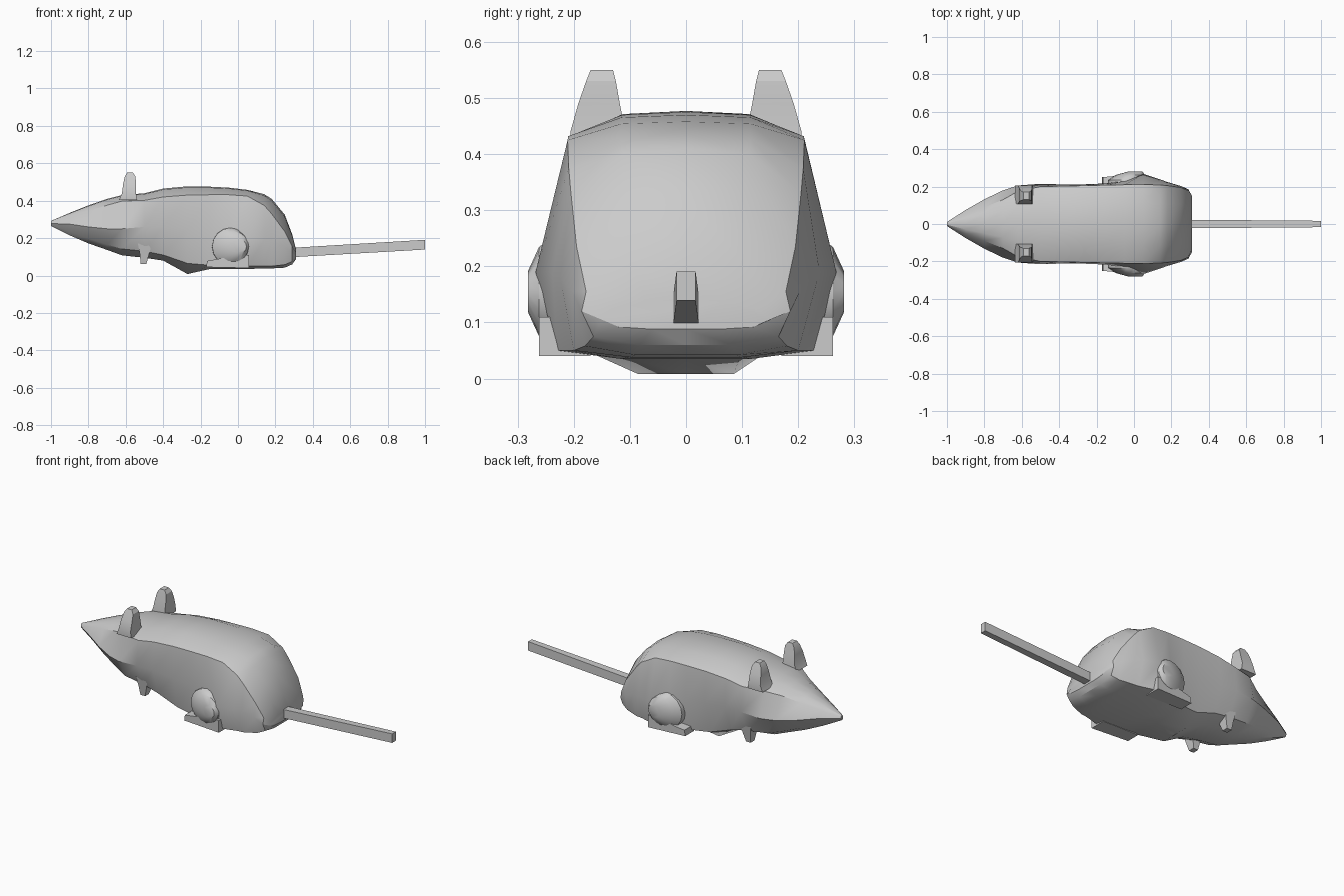
import bpy, bmesh, math


def loft(name, rings, mirror=False, angle=30):
    """Skin a list of equal-length closed rings and cap both ends."""
    bm = bmesh.new()
    vs = [[bm.verts.new(p) for p in r] for r in rings]
    n = len(rings[0])
    for a, b in zip(vs, vs[1:]):
        for i in range(n):
            j = (i + 1) % n
            bm.faces.new((a[i], a[j], b[j], b[i]))
    bm.faces.new(vs[0])
    bm.faces.new(vs[-1])
    bmesh.ops.recalc_face_normals(bm, faces=bm.faces)
    me = bpy.data.meshes.new(name)
    bm.to_mesh(me)
    bm.free()
    ob = bpy.data.objects.new(name, me)
    bpy.context.collection.objects.link(ob)
    if mirror:
        m = ob.modifiers.new("mirror", 'MIRROR')
        m.use_axis = (False, True, False)
    bpy.ops.object.select_all(action='DESELECT')
    ob.select_set(True)
    bpy.context.view_layer.objects.active = ob
    bpy.ops.object.shade_smooth_by_angle(angle=math.radians(angle))
    return ob


def body_ring(x, zt, yr, zr, yw, zw, yb, zl, zb):
    """Full cross-section: spine, back ridge, flank, belly edge, belly."""
    half = [(0, zt), (.55 * yr, zt - .12 * (zt - zr)), (yr, zr),
            (yw, zw), (yb, zl), (.5 * yb, zb), (0, zb)]
    pts = half + [(-y, z) for y, z in half[-2:0:-1]]
    return [(x, y, z) for y, z in pts]


def rect(z, x0, x1, y0, y1):
    return [(x0, y0, z), (x1, y0, z), (x1, y1, z), (x0, y1, z)]


# Head and body: x, spine z, ridge y z, flank y z, belly edge y z, belly z
stations = [
    (-1.0, .292, .008, .288, .011, .278, .008, .270, .265),
    (-.90, .335, .052, .315, .075, .275, .045, .235, .215),
    (-.80, .375, .090, .345, .132, .260, .085, .198, .172),
    (-.70, .410, .130, .376, .180, .250, .120, .165, .137),
    (-.62, .430, .175, .398, .206, .250, .145, .142, .108),
    (-.50, .440, .200, .402, .215, .260, .155, .130, .095),
    (-.40, .465, .202, .420, .212, .260, .165, .110, .080),
    (-.27, .477, .205, .430, .212, .250, .170, .065, .008),
    (-.15, .475, .208, .432, .217, .240, .190, .055, .035),
    (-.05, .470, .210, .432, .230, .220, .205, .050, .035),
    (.05, .458, .211, .425, .268, .190, .230, .050, .035),
    (.14, .435, .209, .375, .238, .190, .205, .050, .038),
    (.18, .410, .205, .330, .224, .180, .200, .050, .038),
    (.25, .325, .195, .235, .203, .155, .180, .058, .042),
    (.29, .220, .178, .155, .186, .120, .165, .075, .060),
    (.31, .140, .130, .122, .150, .105, .120, .092, .088),
]
loft("body", [body_ring(*s) for s in stations])

# Tail: thin square bar rising slightly to the rear
loft("tail", [[(x, -w, z - h), (x, w, z - h), (x, w, z + h), (x, -w, z + h)]
              for x, z, w, h in [(.27, .122, .023, .025), (1.0, .165, .017, .026)]])

# Ears: tapering upright flaps
loft("ears", [rect(.405, -.635, -.54, .106, .205),
              rect(.440, -.620, -.545, .108, .206),
              rect(.490, -.614, -.545, .118, .192),
              rect(.530, -.605, -.548, .125, .178),
              rect(.550, -.592, -.562, .130, .170)], mirror=True)

# Front feet: short stubs under the chest
loft("front_feet", [rect(.17, -.535, -.46, .09, .17),
                    rect(.115, -.525, -.475, .10, .16),
                    rect(.062, -.52, -.490, .115, .15)], mirror=True)

# Haunches: rounded discs bulging from the flanks
N = 16
loft("haunches", [[(cx + r * math.cos(2 * math.pi * i / N), y,
                    .155 + r * 1.02 * math.sin(2 * math.pi * i / N)) for i in range(N)]
                  for cx, y, r in [(-.04, .18, .100), (-.04, .235, .098),
                                   (-.02, .262, .078), (.01, .282, .035)]], mirror=True)

# Hind feet: long wedges pointing forward below the haunches
foot = [(-.17, .045), (-.165, .078), (-.11, .088), (.0, .11), (.06, .11), (.06, .04)]
loft("hind_feet", [[(x, y, z) for x, z in foot] for y in (.17, .235)]
     + [[(x, .25 + .1 * (x + .17) * (x < 0) + .012 * (x >= 0), z) for x, z in foot]],
     mirror=True)
